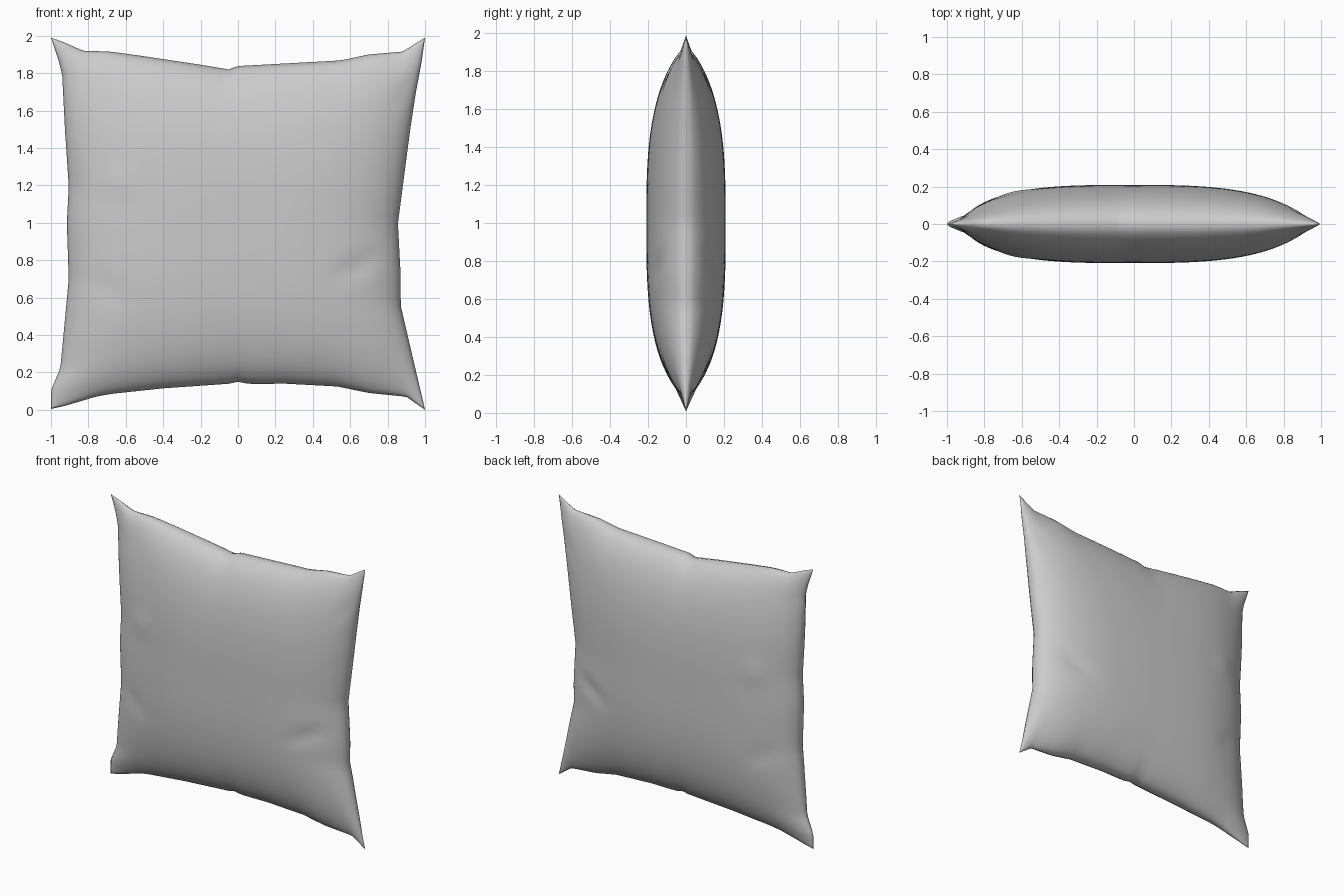
import bpy, bmesh, math

if "Cube" in bpy.data.objects:
    bpy.data.objects.remove(bpy.data.objects["Cube"])

# Seam outline: (position along the edge, coordinate of the seam)
TOP = [(-1, 1.99), (-.93, 1.965), (-.83, 1.92), (-.68, 1.915), (-.5, 1.89), (-.2, 1.845),
       (-.05, 1.82), (0, 1.838), (.55, 1.868), (.7, 1.9), (.88, 1.915), (1, 1.99)]
BOTTOM = [(-1, .005), (-.93, .02), (-.76, .07), (-.68, .085), (-.4, .115), (-.04, .14), (0, .15),
          (.06, .138), (.25, .14), (.53, .125), (.7, .09), (.9, .07), (1, 0)]
LEFT = [(-1, -1), (-.9, -1), (-.78, -.95), (-.57, -.93), (-.3, -.905), (0, -.915), (.2, -.905),
        (.5, -.925), (.8, -.94), (.88, -.96), (1, -1)]
RIGHT = [(-1, 1), (-.7, .93), (-.44, .87), (-.28, .87), (0, .855), (.27, .89), (.5, .92),
         (.7, .95), (.86, .98), (1, 1)]

# Creases and dimples: x, z, depth, length, width, angle in degrees
DENTS = [(-.65, 1.22, .010, .09, .07, 0), (.65, .77, -.018, .13, .05, 25),
         (-.7, .64, -.012, .11, .06, -35), (.9, 1.72, -.015, .12, .04, 60)]


def lookup(table, t):
    for (a, p), (b, q) in zip(table, table[1:]):
        if t <= b:
            return p + (q - p) * (t - a) / (b - a)
    return table[-1][1]


def soft(table, t, away):
    # Outline details fade with distance from the seam
    w = min(.25 * away, 1 - abs(t))
    return sum(lookup(table, t + w * k / 4) for k in range(-4, 5)) / 9


def puff(t, p, q):
    return max(0, 1 - abs(t) ** p) ** q


def point(u, v):
    s, t = (u + 1) / 2, (v + 1) / 2
    x = soft(LEFT, v, 1 + u) * (1 - s) + soft(RIGHT, v, 1 - u) * s
    z = soft(BOTTOM, u, 1 + v) * (1 - t) + soft(TOP, u, 1 - v) * t
    # Pillow thickness, pinched a little in the corners
    full = puff(u, 3.2, .56) * puff(v, 3.0, .54) * (1 - .35 * (u * v) ** 4)
    y = .209 * full
    for cx, cz, depth, length, width, ang in DENTS:
        c, n = math.cos(math.radians(ang)), math.sin(math.radians(ang))
        dx, dz = x - cx, z - cz
        a, b = (dx * c + dz * n) / length, (dz * c - dx * n) / width
        y += depth * full * math.exp(-a * a - b * b)
    return x, -max(0, y), z


# Front half of the cushion, with the grid denser near the seam
N = 56
steps = []
for i in range(N + 1):
    k = -1 + 2 * i / N
    steps.append(.25 * k + .75 * math.sin(k * math.pi / 2))
bm = bmesh.new()
grid = [[bm.verts.new(point(u, v)) for u in steps] for v in steps]
for j in range(N):
    for i in range(N):
        bm.faces.new((grid[j][i], grid[j][i + 1], grid[j + 1][i + 1], grid[j + 1][i]))
for f in bm.faces:
    f.smooth = True
mesh = bpy.data.meshes.new("cushion")
bm.to_mesh(mesh)
bm.free()
cushion = bpy.data.objects.new("cushion", mesh)
bpy.context.collection.objects.link(cushion)

# Back half, joined at the seam
mirror = cushion.modifiers.new("back_half", 'MIRROR')
mirror.use_axis = (False, True, False)
mirror.merge_threshold = .0005
